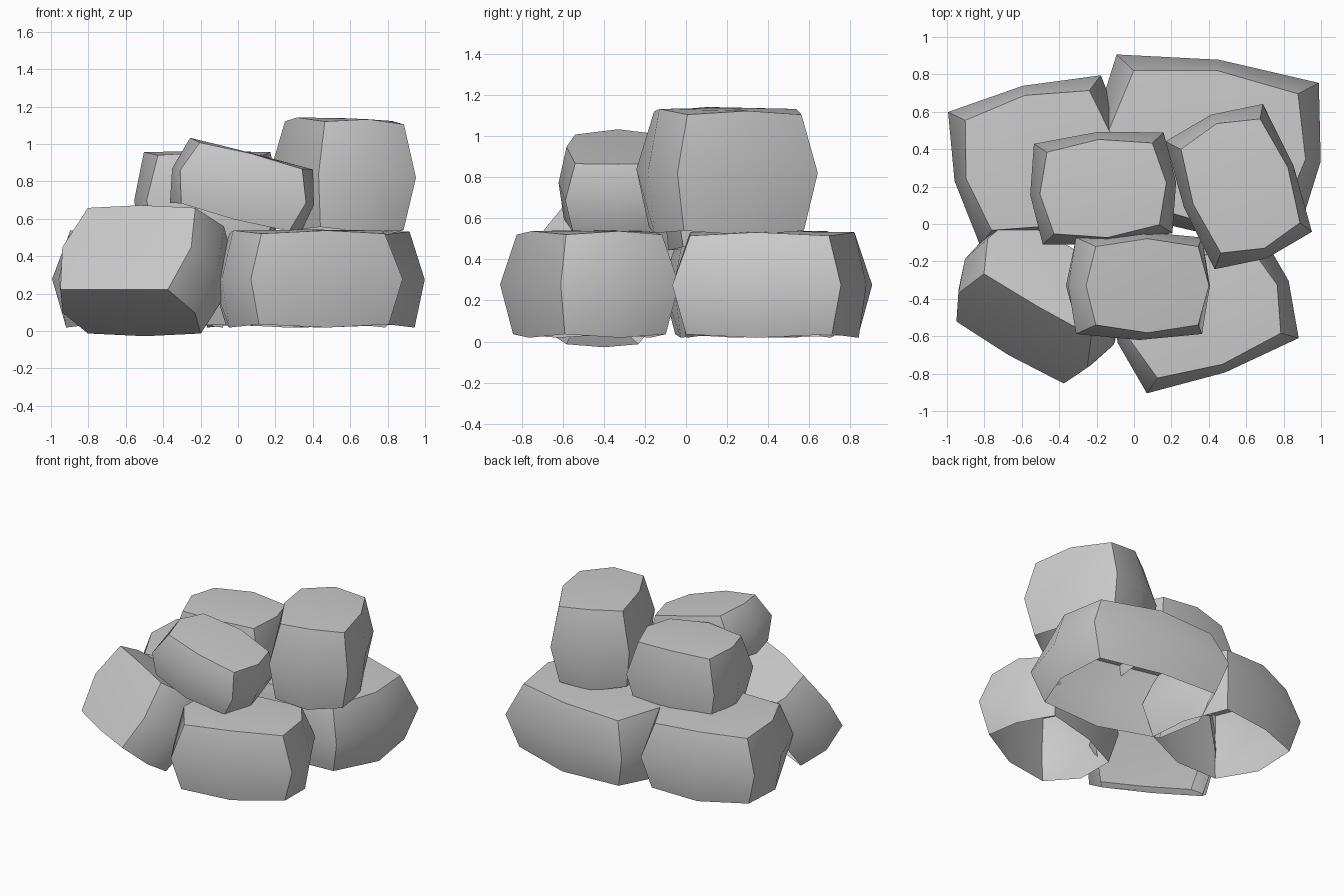
import bpy
import bmesh
from math import radians
from mathutils import Euler

cube = bpy.data.objects.get("Cube")
if cube:
    bpy.data.objects.remove(cube, do_unlink=True)

# Single grey stone material
GREY = (0.6, 0.6, 0.6, 1.0)
stone_mat = bpy.data.materials.new("stone_grey")
stone_mat.use_nodes = True
stone_mat.diffuse_color = GREY
stone_mat.node_tree.nodes["Principled BSDF"].inputs["Base Color"].default_value = GREY

# Bulge by vertex kind: corner, edge middle, face middle
SIDE_BULGE = {3: 0.0, 2: 0.2, 1: 0.35}
TOP_BULGE = {3: 0.0, 2: 0.07, 1: 0.09}
TAPER = 0.025


def borders(co):
    """Number of cube sides a point lies on."""
    return sum(abs(c) > 0.9 for c in co)


def stone(name, size, centre, turn, swell_y=1.0):
    """Swollen block with an open underside; size is measured between corners."""
    bm = bmesh.new()
    bmesh.ops.create_cube(bm, size=2)
    bmesh.ops.subdivide_edges(bm, edges=bm.edges[:], cuts=1, use_grid_fill=True)
    under = [f for f in bm.faces if f.calc_center_median().z < -0.9]
    bmesh.ops.delete(bm, geom=under, context="FACES")

    # Crisp block edges, soft faces
    for e in bm.edges:
        mid = (e.verts[0].co + e.verts[1].co) / 2
        e.smooth = borders(mid) < 2
    for f in bm.faces:
        f.smooth = True

    for v in bm.verts:
        kind = borders(v.co)
        side, top = SIDE_BULGE[kind], TOP_BULGE[kind]
        narrow = 1 - TAPER * v.co.z
        v.co.x *= narrow * (1 + side) * size[0] / 2
        v.co.y *= narrow * (1 + side * swell_y) * size[1] / 2
        v.co.z *= (1 + top) * size[2] / 2

    mesh = bpy.data.meshes.new(name)
    bm.to_mesh(mesh)
    bm.free()
    mesh.materials.append(stone_mat)
    obj = bpy.data.objects.new(name, mesh)
    obj.location = centre
    obj.rotation_euler = Euler([radians(a) for a in turn])
    bpy.context.collection.objects.link(obj)


# Ground layer
stone("front_base_stone", (0.72, 0.51, 0.485), (0.37, -0.47, 0.278), (0, 0, 20))
stone("back_left_base_stone", (0.91, 0.70, 0.48), (0.39, 0.42, 0.275), (0, 0, -8), 0.92)
stone("back_right_base_stone", (0.70, 0.62, 0.485), (-0.50, 0.34, 0.278), (0, 0, 13.5), 0.92)
# Slab leaning on the pile
stone("leaning_stone", (0.68, 0.54, 0.40), (-0.506, -0.416, 0.328), (56, 0, -30), 0.15)
# Upper layer
stone("upper_middle_stone", (0.58, 0.45, 0.48), (-0.165, 0.19, 0.70), (0, 0, 5))
stone("upper_tall_stone", (0.465, 0.61, 0.565), (0.56, 0.20, 0.83), (0, 2, 21))
stone("upper_front_stone", (0.58, 0.43, 0.34), (0.027, -0.33, 0.772), (0, 14.5, 0))
